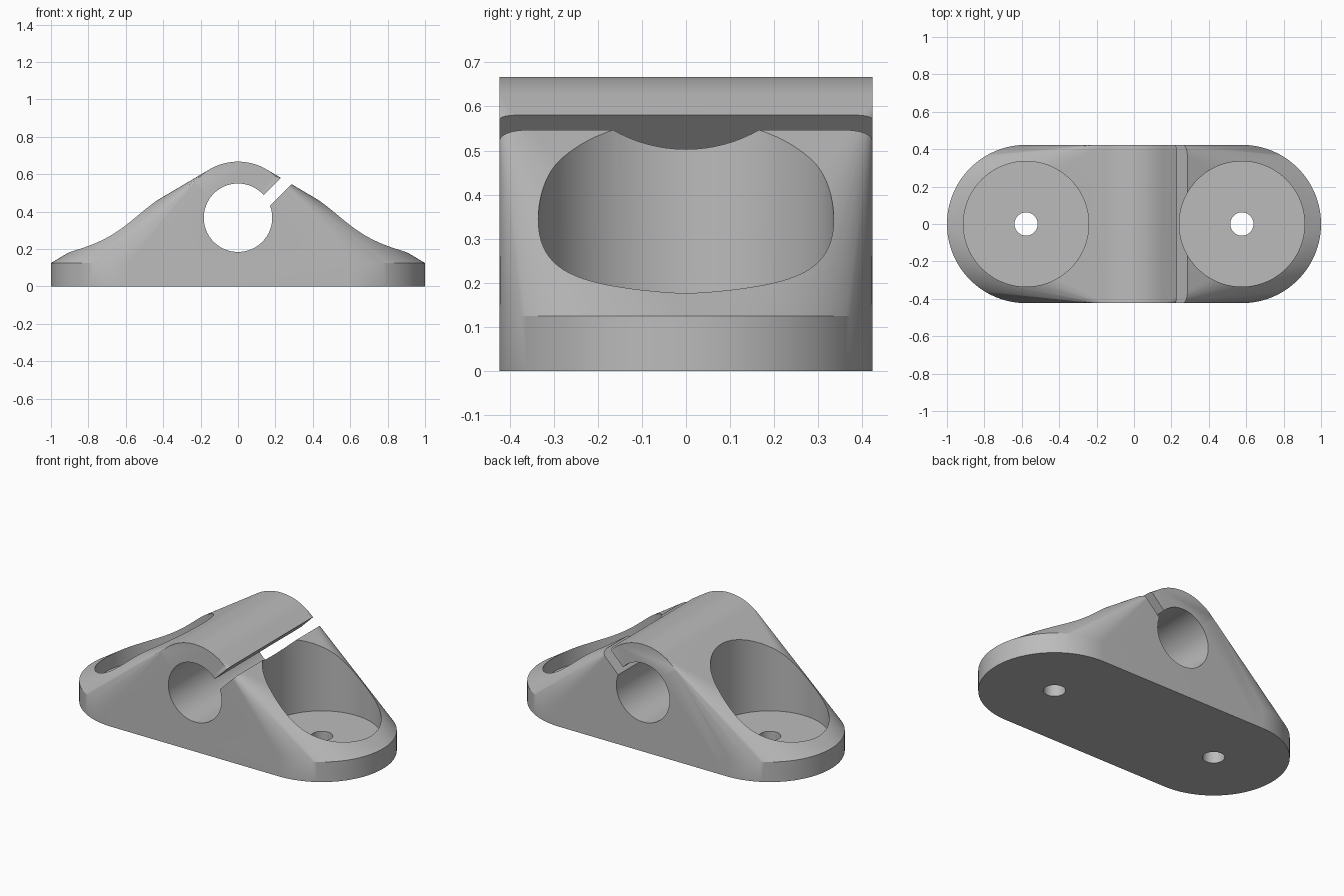
import bpy, bmesh, math
from mathutils import Matrix

if "Cube" in bpy.data.objects:
    bpy.data.objects.remove(bpy.data.objects["Cube"])

HALF_W = 0.423      # half depth, also the end radius of the base
END_X = 0.577       # centre of each rounded end
PLATE_H = 0.125
BORE_Z, BORE_R, RING_R = 0.367, 0.183, 0.30

grey = bpy.data.materials.new("grey")
grey.diffuse_color = (0.5, 0.5, 0.5, 1)
grey.use_nodes = True
grey.node_tree.nodes["Principled BSDF"].inputs["Base Color"].default_value = grey.diffuse_color


def make_object(name, bm):
    mesh = bpy.data.meshes.new(name)
    bmesh.ops.recalc_face_normals(bm, faces=bm.faces)
    bm.to_mesh(mesh)
    bm.free()
    mesh.materials.append(grey)
    ob = bpy.data.objects.new(name, mesh)
    bpy.context.collection.objects.link(ob)
    return ob


def cylinder(name, radius, depth, matrix):
    bm = bmesh.new()
    bmesh.ops.create_cone(bm, cap_ends=True, segments=96, radius1=radius,
                          radius2=radius, depth=depth, matrix=matrix)
    return make_object(name, bm)


# Body: hull of the rounded base plate and the horizontal clamp barrel
bm = bmesh.new()
for side in (1, -1):
    for i in range(65):
        a = -math.pi / 2 + math.pi * i / 64
        x = side * (END_X + HALF_W * math.cos(a))
        for z in (0, PLATE_H):
            bm.verts.new((x, HALF_W * math.sin(a), z))
for i in range(96):
    a = math.tau * i / 96
    for y in (-HALF_W, HALF_W):
        bm.verts.new((RING_R * math.cos(a), y, BORE_Z + RING_R * math.sin(a)))
hull = bmesh.ops.convex_hull(bm, input=bm.verts)
loose = [v for v in bm.verts if not v.link_faces]
bmesh.ops.delete(bm, geom=loose, context='VERTS')
bmesh.ops.dissolve_limit(bm, angle_limit=0.002, verts=bm.verts, edges=bm.edges)
body = make_object("clamp_body", bm)

# Cutters: bore, clamp slot, screw head pockets, screw holes
cutters = [cylinder("bore_cutter", BORE_R, 2, Matrix.Translation((0, 0, BORE_Z))
                    @ Matrix.Rotation(math.pi / 2, 4, 'X'))]
bm = bmesh.new()
bmesh.ops.create_cube(bm, size=1, matrix=Matrix.Translation((0, 0, BORE_Z))
                      @ Matrix.Rotation(-math.pi / 4, 4, 'Y')
                      @ Matrix.Translation((0.35, 0, -0.043))
                      @ Matrix.Diagonal((0.5, 2, 0.064, 1)))
cutters.append(make_object("slot_cutter", bm))
for x in (-END_X, END_X):
    cutters.append(cylinder("pocket_cutter", 0.335, 1, Matrix.Translation((x, 0, 0.59))))
    cutters.append(cylinder("screw_hole_cutter", 0.062, 1, Matrix.Translation((x, 0, 0))))

bpy.context.view_layer.objects.active = body
body.select_set(True)
for cutter in cutters:
    mod = body.modifiers.new("cut", 'BOOLEAN')
    mod.operation = 'DIFFERENCE'
    mod.solver = 'EXACT'
    mod.object = cutter
    bpy.ops.object.modifier_apply(modifier=mod.name)
for cutter in cutters:
    bpy.data.objects.remove(cutter)

bpy.ops.object.select_all(action='DESELECT')
body.select_set(True)
bpy.ops.object.shade_smooth_by_angle(angle=math.radians(25))
